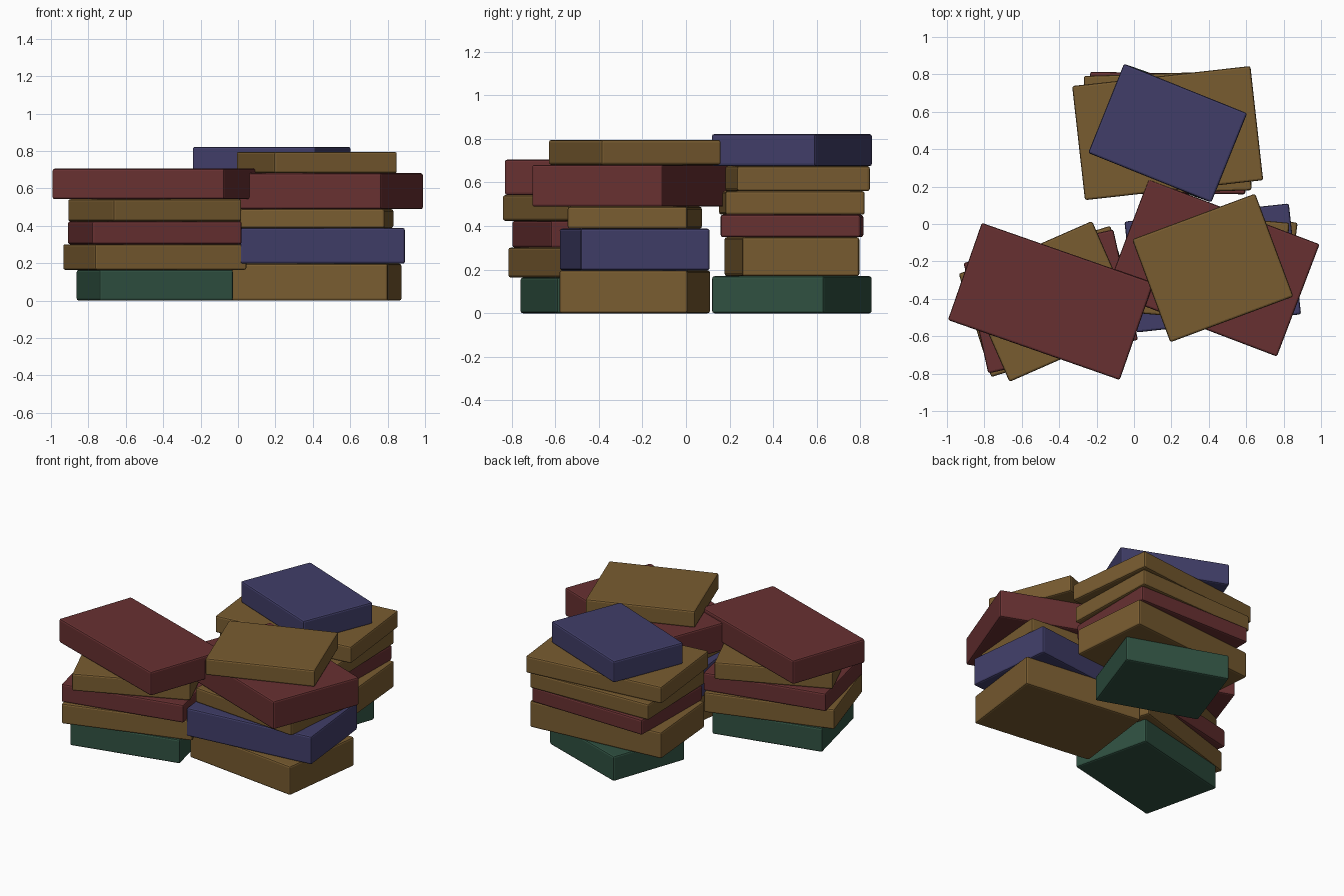
import bpy, bmesh, math
from mathutils import Matrix

if "Cube" in bpy.data.objects:
    bpy.data.objects.remove(bpy.data.objects["Cube"])

# Flat cover colours
COLOURS = {
    "tan": (0.19, 0.107, 0.03, 1),
    "red": (0.137, 0.03, 0.031, 1),
    "blue": (0.052, 0.048, 0.14, 1),
    "green": (0.029, 0.082, 0.053, 1),
}
MATS = {}
for cname, rgba in COLOURS.items():
    m = bpy.data.materials.new(cname + "_cover")
    m.diffuse_color = rgba
    m.use_nodes = True
    m.node_tree.nodes["Principled BSDF"].inputs["Base Color"].default_value = m.diffuse_color
    MATS[cname] = m


def book(name, colour, centre, z0, z1, width, depth, angle):
    """One closed book: a turned block with softly bevelled edges."""
    bm = bmesh.new()
    bmesh.ops.create_cube(bm, size=1.0)
    bmesh.ops.scale(bm, vec=(width, depth, z1 - z0), verts=bm.verts)
    bmesh.ops.bevel(bm, geom=bm.edges[:], offset=0.011, segments=2,
                    profile=0.5, affect='EDGES')
    bmesh.ops.rotate(bm, cent=(0, 0, 0), verts=bm.verts,
                     matrix=Matrix.Rotation(math.radians(angle), 3, 'Z'))
    me = bpy.data.meshes.new(name)
    bm.to_mesh(me)
    bm.free()
    me.materials.append(MATS[colour])
    ob = bpy.data.objects.new(name, me)
    ob.location = (centre[0], centre[1], (z0 + z1) / 2)
    bpy.context.collection.objects.link(ob)


# Each stack, bottom to top: colour, top height, width, depth, turn in degrees
STACKS = {
    "left_stack": ((-0.445, -0.414), [
        ("green", 0.164, 0.735, 0.54, 13.3),
        ("tan", 0.301, 0.85, 0.58, 17.5),
        ("red", 0.424, 0.82, 0.605, 12.6),
        ("tan", 0.542, 0.75, 0.61, 23.7),
        ("red", 0.705, 0.973, 0.55, -19.25),
    ]),
    "right_stack": ((0.421, -0.235), [
        ("tan", 0.197, 0.84, 0.593, -7.2),
        ("blue", 0.388, 0.884, 0.596, 6.3),
        ("tan", 0.489, 0.775, 0.552, -5.0),
        ("red", 0.681, 0.978, 0.642, -20.8),
        ("tan", 0.795, 0.702, 0.587, 20.4),
    ]),
    "back_stack": ((0.18, 0.486), [
        ("green", 0.17, 0.68, 0.545, -19.3),
        ("tan", 0.349, 0.94, 0.54, 5.0),
        ("red", 0.452, 0.84, 0.642, -0.9),
        ("tan", 0.56, 0.876, 0.64, 1.9),
        ("tan", 0.675, 0.959, 0.614, 6.4),
        ("blue", 0.822, 0.71, 0.514, -21.9),
    ]),
}

for stack, (centre, books) in STACKS.items():
    z = 0.0
    for i, (colour, top, w, d, a) in enumerate(books, 1):
        book(f"{stack}_book_{i}", colour, centre, z, top, w, d, a)
        z = top
